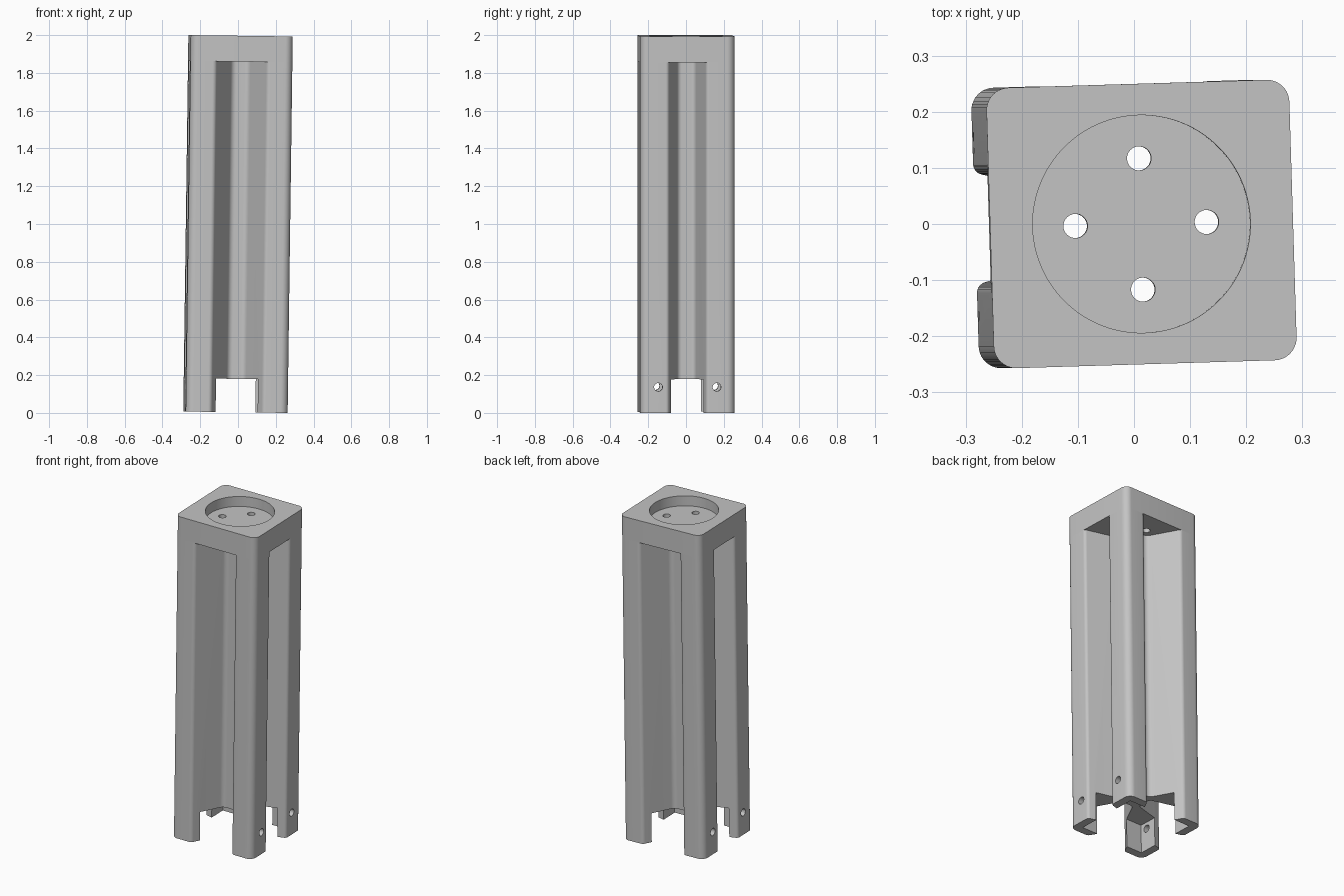
import bpy, bmesh, math
from mathutils import Matrix, Vector

cube = bpy.data.objects.get("Cube")
if cube:
    bpy.data.objects.remove(cube, do_unlink=True)

HX, HY = 0.27, 0.25            # half width and half depth
BOTTOM, TOP = 0.0035, 1.9965   # ends of the post
CAP_Z, LEG_Z, RECESS_Z = 1.86, 0.18, 1.935
WALL = 0.05                    # leg wall thickness

# The post leans slightly and is turned a little
LEAN = (Matrix.Translation((0, 0, 1)) @ Matrix.Rotation(0.0135, 4, 'Y')
        @ Matrix.Rotation(0.0305, 4, 'Z') @ Matrix.Translation((0, 0, -1)))

grey = bpy.data.materials.new("plain_grey")
grey.use_nodes = True
colour = (0.55, 0.55, 0.55, 1)
grey.diffuse_color = colour
grey.node_tree.nodes["Principled BSDF"].inputs["Base Color"].default_value = colour


def mirrored(quadrant):
    """Repeat a (x, y, rounding) quadrant counter-clockwise in all four corners."""
    outline = []
    for sx, sy in ((1, 1), (-1, 1), (-1, -1), (1, -1)):
        pts = [(sx * x, sy * y, r) for x, y, r in quadrant]
        outline += pts if sx == sy else pts[::-1]
    return outline


def rounded(outline, steps=10):
    """Replace each corner by an arc starting at its tangent length."""
    result = []
    for i, (x, y, r) in enumerate(outline):
        p = Vector((x, y))
        a = (Vector(outline[i - 1][:2]) - p).normalized()
        b = (Vector(outline[(i + 1) % len(outline)][:2]) - p).normalized()
        if r == 0:
            result.append(p)
            continue
        w = math.sin(a.angle(b) / 2)
        for k in range(steps + 1):
            t = k / steps
            u, v, s = (1 - t) ** 2, 2 * w * t * (1 - t), t ** 2
            result.append(p + (u * a + s * b) * r / (u + v + s))
    return result


def finish(name, bm):
    mesh = bpy.data.meshes.new(name)
    bmesh.ops.recalc_face_normals(bm, faces=bm.faces)
    bm.to_mesh(mesh)
    bm.free()
    mesh.materials.append(grey)
    ob = bpy.data.objects.new(name, mesh)
    bpy.context.collection.objects.link(ob)
    return ob


def prism(name, points, z0, z1):
    bm = bmesh.new()
    face = bm.faces.new([bm.verts.new((p[0], p[1], z0)) for p in points])
    top = bmesh.ops.extrude_face_region(bm, geom=[face], use_keep_orig=True)["geom"]
    bmesh.ops.translate(bm, vec=(0, 0, z1 - z0),
                        verts=[g for g in top if isinstance(g, bmesh.types.BMVert)])
    return finish(name, bm)


def rod(name, centre, radius, length, axis='Z', sides=32):
    bm = bmesh.new()
    turn = Matrix.Rotation(math.pi / 2, 4, 'Y') if axis == 'X' else Matrix()
    bmesh.ops.create_cone(bm, cap_ends=True, segments=sides, radius1=radius,
                          radius2=radius, depth=length,
                          matrix=Matrix.Translation(centre) @ turn)
    return finish(name, bm)


def carve(ob, cutters):
    """Cut the shapes away, bake the result and remove the cutters."""
    for c in cutters:
        c.hide_render = True
        mod = ob.modifiers.new("cut", 'BOOLEAN')
        mod.operation, mod.solver, mod.object = 'DIFFERENCE', 'EXACT', c
    graph = bpy.context.evaluated_depsgraph_get()
    graph.update()
    mesh = bpy.data.meshes.new_from_object(ob.evaluated_get(graph))
    ob.modifiers.clear()
    ob.data = mesh
    for c in cutters:
        bpy.data.objects.remove(c, do_unlink=True)
    mesh.transform(LEAN)
    bpy.ops.object.select_all(action='DESELECT')
    ob.select_set(True)
    bpy.context.view_layer.objects.active = ob
    bpy.ops.object.shade_smooth_by_angle(angle=math.radians(30))


# Shaft with a tapered channel in each side, ending in four angle-shaped legs
shaft = prism("fluted_shaft", rounded(mirrored([
    (0.065, 0.045, 0.02), (HX, 0.10, 0.015), (HX, HY, 0.04),
    (0.138, HY, 0.015), (0.042, 0.07, 0.02)])), BOTTOM, CAP_Z)
cavity = prism("leg_cavity", mirrored([(HX - WALL, HY - WALL, 0)]), -0.1, LEG_Z)
drills = [rod("leg_drill", (0, y, 0.14), 0.022, 1, 'X') for y in (-0.155, 0.155)]
carve(shaft, [cavity] + drills)

# Cap block with a round recess and four through holes
cap = prism("top_cap", rounded(mirrored([(HX, HY, 0.04)])), CAP_Z, TOP)
recess = rod("recess", (0, 0, RECESS_Z + 0.1), 0.194, 0.2, sides=96)
holes = [rod("bolt_hole", (x, y, CAP_Z), 0.0215, 0.4)
         for x, y in ((0.117, 0), (0, 0.117), (-0.117, 0), (0, -0.117))]
carve(cap, [recess] + holes)
